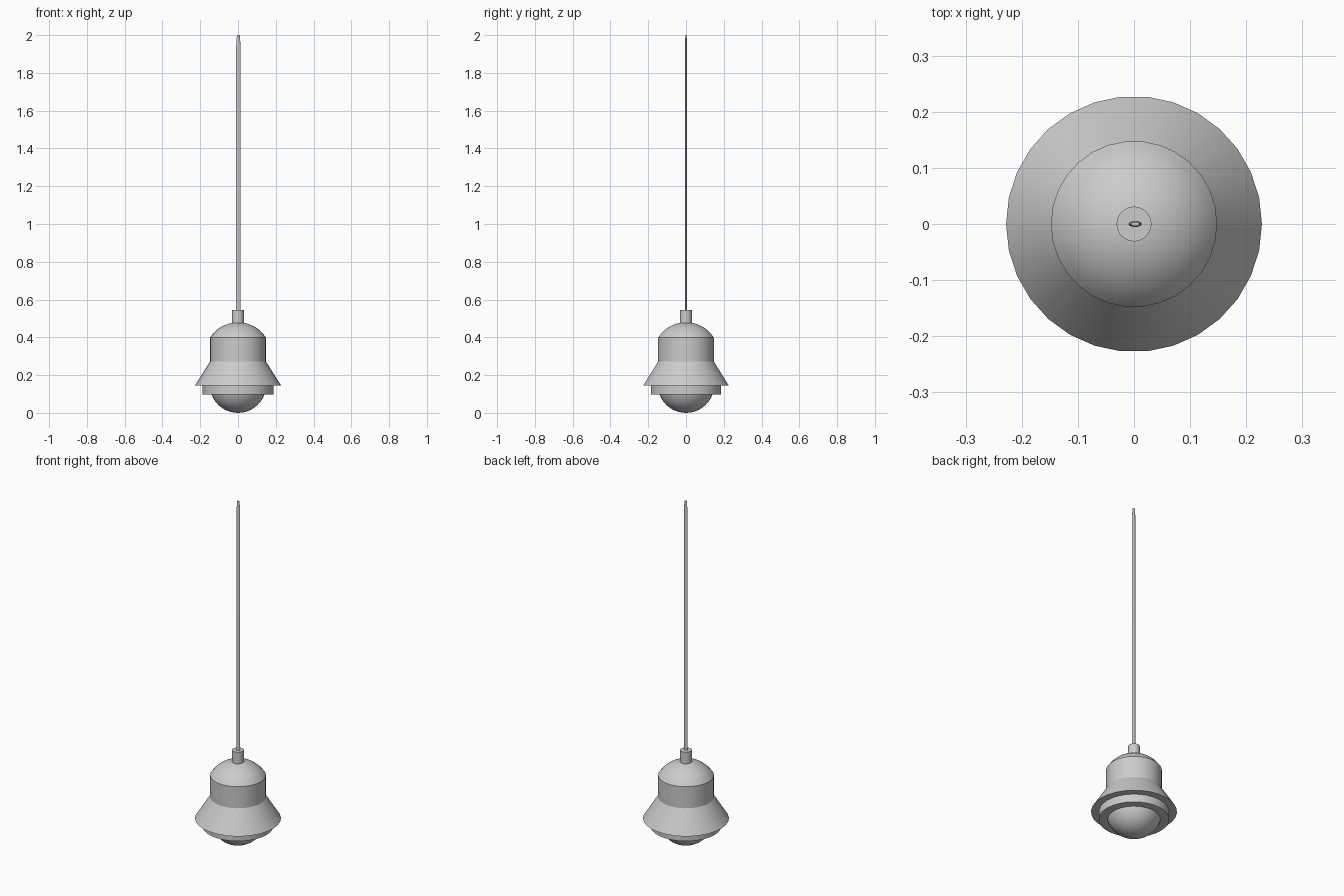
import bpy, bmesh, math

if "Cube" in bpy.data.objects:
    bpy.data.objects.remove(bpy.data.objects["Cube"])


def lathe(name, profile, sides, scale=(1, 1), centre=(0, 0), angle=25):
    """Revolve (radius, z) points around z; open ends are capped."""
    bm = bmesh.new()
    rings = []
    for r, z in profile:
        if r == 0:
            rings.append([bm.verts.new((centre[0], centre[1], z))])
            continue
        rings.append([bm.verts.new((centre[0] + scale[0] * r * math.cos(2 * math.pi * i / sides),
                                    centre[1] + scale[1] * r * math.sin(2 * math.pi * i / sides), z))
                      for i in range(sides)])
    for a, b in zip(rings, rings[1:]):
        for i in range(sides):
            j = (i + 1) % sides
            if len(a) == 1:
                bm.faces.new((a[0], b[j], b[i]))
            elif len(b) == 1:
                bm.faces.new((a[i], a[j], b[0]))
            else:
                bm.faces.new((a[i], a[j], b[j], b[i]))
    for ring in (rings[0], rings[-1]):
        if len(ring) > 1:
            bm.faces.new(ring)
    bmesh.ops.recalc_face_normals(bm, faces=bm.faces)
    mesh = bpy.data.meshes.new(name)
    bm.to_mesh(mesh)
    bm.free()
    obj = bpy.data.objects.new(name, mesh)
    bpy.context.collection.objects.link(obj)
    bpy.ops.object.select_all(action='DESELECT')
    obj.select_set(True)
    bpy.context.view_layer.objects.active = obj
    bpy.ops.object.shade_smooth_by_angle(angle=math.radians(angle))
    return obj


def cap_arc(a, h, steps):
    """Spherical cap as (radius, height above rim), rim to pole."""
    R = (a * a + h * h) / (2 * h)
    t0 = math.asin(a / R)
    pts = [(R * math.sin(t0 * (1 - k / steps)), R * math.cos(t0 * (1 - k / steps)) - (R - h))
           for k in range(steps)]
    return pts + [(0, h)]


# Shade: flared skirt, straight drum, domed top
dome = [(r, 0.398 + z) for r, z in cap_arc(0.148, 0.082, 8)]
lathe("shade", [(0.228, 0.145), (0.148, 0.272)] + dome, 30)

# Rim ring holding the globe
lathe("rim_ring", [(0.187, 0.098), (0.187, 0.15)], 30)

# Glass globe bulging out underneath
globe = [(r, 0.1 - z) for r, z in cap_arc(0.141, 0.1, 10)]
lathe("globe", globe, 32)

# Cable collar
lathe("cable_collar", [(0.031, 0.46), (0.031, 0.545)], 32)

# Flat oval cable, narrowing slightly at its upper end
lathe("cable", [(0.012, 0.53), (0.012, 1.2), (0.0115, 1.94), (0.009, 1.98), (0.008, 2.0)],
      12, scale=(1, 0.45), centre=(0.002, 0), angle=50)
